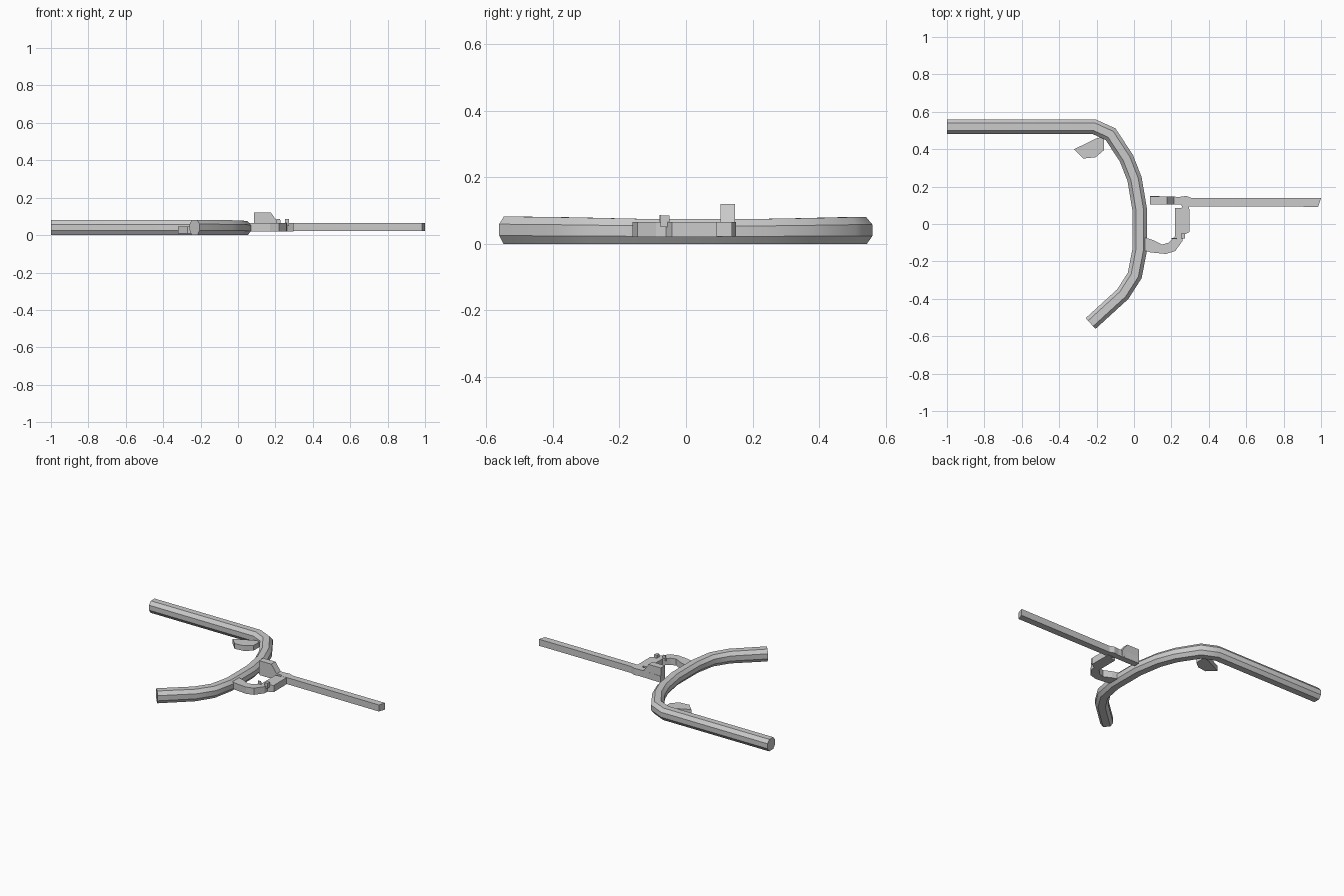
import bpy, bmesh
from mathutils import Vector

if "Cube" in bpy.data.objects:
    bpy.data.objects.remove(bpy.data.objects["Cube"])


def finish(name, bm, smooth=False):
    bmesh.ops.recalc_face_normals(bm, faces=bm.faces)
    me = bpy.data.meshes.new(name)
    bm.to_mesh(me)
    bm.free()
    ob = bpy.data.objects.new(name, me)
    bpy.context.collection.objects.link(ob)
    if smooth:
        bpy.ops.object.select_all(action='DESELECT')
        ob.select_set(True)
        bpy.context.view_layer.objects.active = ob
        bpy.ops.object.shade_smooth_by_angle(angle=0.6)
    return ob


def prism(name, outline, lo, hi, axis='z'):
    """Extrude an outline between lo and hi along z (xy outline) or y (xz outline)."""
    bm = bmesh.new()
    place = (lambda a, b, t: (a, b, t)) if axis == 'z' else (lambda a, b, t: (a, t, b))
    low = [bm.verts.new(place(a, b, lo)) for a, b in outline]
    high = [bm.verts.new(place(a, b, hi)) for a, b in outline]
    bm.faces.new(low)
    bm.faces.new(high)
    n = len(outline)
    for i in range(n):
        j = (i + 1) % n
        bm.faces.new((low[i], low[j], high[j], high[i]))
    return finish(name, bm)


def sweep(name, path, section):
    """Sweep a side/height section along a flat path of (x, y, top height)."""
    bm = bmesh.new()
    pts = [Vector(p[:2]) for p in path]
    rings = []
    for i, p in enumerate(pts):
        d0 = (p - pts[i - 1]).normalized() if i else None
        d1 = (pts[i + 1] - p).normalized() if i < len(pts) - 1 else None
        d = ((d0 or d1) + (d1 or d0)).normalized()
        side = Vector((-d.y, d.x)) / d.dot(d1 or d0)
        rings.append([bm.verts.new((p.x + side.x * s, p.y + side.y * s, h * path[i][2]))
                      for s, h in section])
    n = len(section)
    for a, b in zip(rings, rings[1:]):
        for k in range(n):
            m = (k + 1) % n
            bm.faces.new((a[k], a[m], b[m], b[k]))
    bm.faces.new(rings[0])
    bm.faces.new(rings[-1])
    return finish(name, bm, True)


# curved handlebar with an octagonal section
octagon = [(-0.039, 0.3), (-0.039, 0.72), (-0.02, 1), (0.02, 1),
           (0.039, 0.72), (0.039, 0.3), (0.022, 0), (-0.022, 0)]
bar_path = [(-1, 0.521, 0.08), (-0.215, 0.521, 0.08), (-0.125, 0.48, 0.08),
            (-0.04, 0.35, 0.077), (0.003, 0.24, 0.075), (0.03, 0.08, 0.075),
            (0.03, -0.14, 0.075), (0.004, -0.275, 0.078), (-0.06, -0.375, 0.08),
            (-0.232, -0.532, 0.082)]
sweep("handlebar", bar_path, octagon)

# curved bracket holding the lever
prism("lever_bracket", [(0.05, -0.07), (0.1, -0.085), (0.15, -0.11), (0.185, -0.1),
                        (0.22, -0.065), (0.22, 0.085), (0.257, 0.087), (0.257, 0.11),
                        (0.295, 0.11), (0.297, -0.042), (0.262, -0.06), (0.26, -0.09),
                        (0.22, -0.145), (0.17, -0.16), (0.09, -0.152), (0.05, -0.14)],
      0.02, 0.065)

# lever bar with its narrow inner end
prism("lever", [(0.085, 0.15), (0.245, 0.145), (0.28, 0.15), (0.31, 0.138), (1, 0.138),
                (0.985, 0.092), (0.3, 0.094), (0.26, 0.09), (0.25, 0.105), (0.085, 0.105)],
      0.022, 0.066)

# raised block with a sloping face on the inner end
prism("lever_head", [(0.085, 0.03), (0.085, 0.12), (0.176, 0.12), (0.215, 0.066), (0.215, 0.03)],
      0.103, 0.147, 'y')

# thin fin and stud on the bracket
prism("bracket_fin", [(0.2, 0.05), (0.205, 0.086), (0.225, 0.086), (0.23, 0.05)],
      -0.079, -0.075, 'y')
prism("bracket_stud", [(0.252, 0.05), (0.252, 0.085), (0.272, 0.085), (0.272, 0.05)],
      -0.077, -0.05, 'y')

# loose thumb paddle inside the bend
prism("thumb_paddle", [(-0.32, 0.4), (-0.2, 0.458), (-0.16, 0.468), (-0.16, 0.395),
                       (-0.205, 0.357), (-0.27, 0.35)], 0.01, 0.045)
